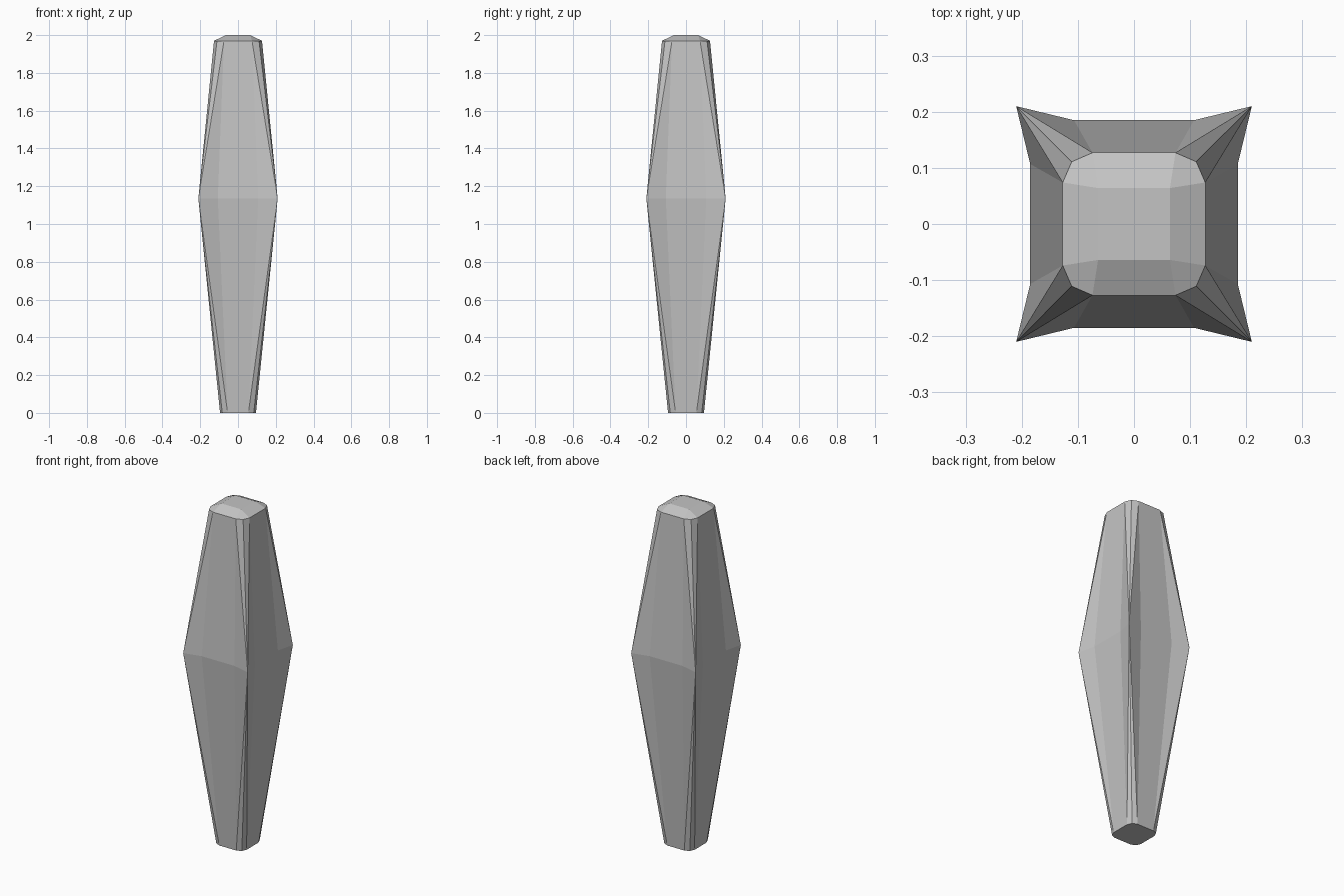
import bpy, bmesh
from math import cos, sin, pi

cube = bpy.data.objects.get("Cube")
if cube:
    bpy.data.objects.remove(cube, do_unlink=True)

grey = bpy.data.materials.new("plain_grey")
grey.use_nodes = True
colour = (0.55, 0.55, 0.55, 1)
grey.diffuse_color = colour
grey.node_tree.nodes["Principled BSDF"].inputs["Base Color"].default_value = colour

bm = bmesh.new()


def ring(corner, along, side, z):
    """Twelve points: per quarter, two on the side and one on the corner."""
    quarter = [(side, -along), (side, along), (corner, corner)]
    verts = []
    for q in range(4):
        c, s = round(cos(q * pi / 2)), round(sin(q * pi / 2))
        verts += [bm.verts.new((x * c - y * s, x * s + y * c, z)) for x, y in quarter]
    return verts


def bridge(middle, end):
    """Flat panels, with diagonals starting at the flared middle corners."""
    for i in range(12):
        j = (i + 1) % 12
        a, b, c, d = middle[i], middle[j], end[j], end[i]
        if i % 3 == 0:
            bm.faces.new((a, b, c, d))
        elif i % 3 == 1:
            bm.faces.new((a, b, d))
            bm.faces.new((b, c, d))
        else:
            bm.faces.new((a, b, c))
            bm.faces.new((a, c, d))


# Tapered body with a flared waist
base = ring(0.083, 0.055, 0.095, 0)
waist = ring(0.21, 0.107, 0.185, 1.135)
top = ring(0.111, 0.074, 0.127, 1.97)
bridge(waist, base)
bridge(waist, top)
bm.faces.new(base)

# Low domed cap: a square crown, four slopes and four corner panels
crown = [bm.verts.new((x * 0.064, y * 0.064, 2))
         for x, y in ((1, -1), (1, 1), (-1, 1), (-1, -1))]
bm.faces.new(crown)
for q in range(4):
    k, n = q * 3, (q + 1) % 4
    bm.faces.new((top[k], top[k + 1], crown[n], crown[q]))
    bm.faces.new((top[k + 1], top[k + 2], top[(k + 3) % 12], crown[n]))

bmesh.ops.recalc_face_normals(bm, faces=bm.faces)
mesh = bpy.data.meshes.new("tapered_shaft")
bm.to_mesh(mesh)
bm.free()
mesh.materials.append(grey)
shaft = bpy.data.objects.new("tapered_shaft", mesh)
bpy.context.collection.objects.link(shaft)
